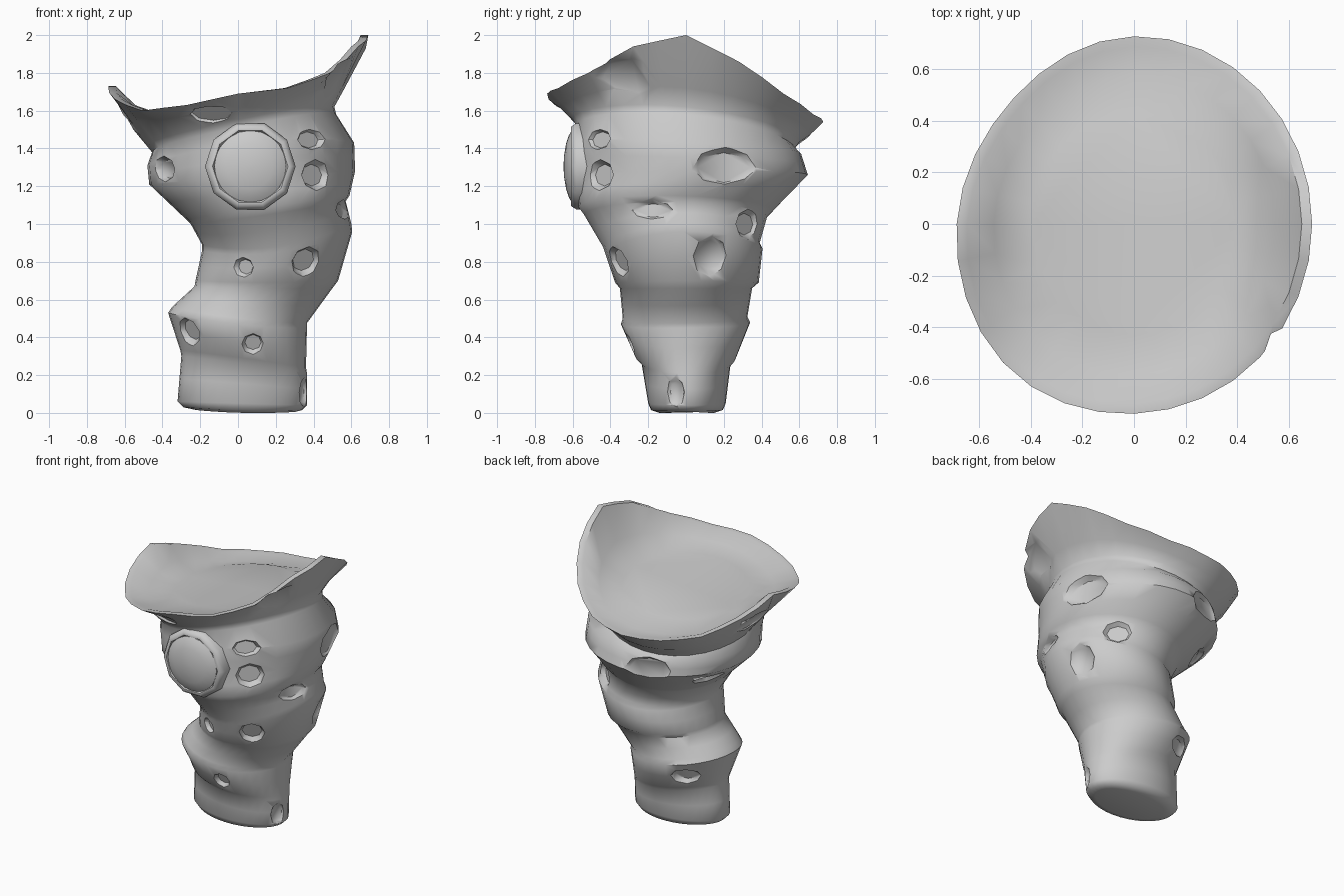
import bpy, bmesh
from math import sin, cos, pi, radians
from mathutils import Vector, Matrix
from mathutils.bvhtree import BVHTree

if "Cube" in bpy.data.objects:
    bpy.data.objects.remove(bpy.data.objects["Cube"])

N = 32


def add_object(name, bm):
    bmesh.ops.recalc_face_normals(bm, faces=bm.faces[:])
    me = bpy.data.meshes.new(name)
    bm.to_mesh(me)
    bm.free()
    ob = bpy.data.objects.new(name, me)
    bpy.context.collection.objects.link(ob)
    return ob


def smooth(ob, angle):
    bpy.ops.object.select_all(action='DESELECT')
    ob.select_set(True)
    bpy.context.view_layer.objects.active = ob
    bpy.ops.object.shade_smooth_by_angle(angle=radians(angle))


def loft(bm, rings):
    loops = [[bm.verts.new(p) for p in r] for r in rings]
    n = len(loops[0])
    for a, b in zip(loops, loops[1:]):
        for i in range(n):
            j = (i + 1) % n
            bm.faces.new((a[i], a[j], b[j], b[i]))
    bm.faces.new(loops[0][::-1])
    bm.faces.new(loops[-1])


def tilted_ring(xl, zl, xr, zr, yf, zf, yb, zb):
    """Rounded loop through a left, right, front and back point."""
    pts = []
    for i in range(N):
        c, s = cos(2 * pi * i / N), sin(2 * pi * i / N)
        x = (xl + xr) / 2 + (xr - xl) / 2 * c
        y = (yf + yb) / 2 + (yb - yf) / 2 * s
        z = (c * c * (zl + zr) + s * s * (zf + zb) + c * (zr - zl) + s * (zb - zf)) / 2
        pts.append(Vector((x, y, z)))
    return pts


# wrapped bands, bottom to top: left x,z / right x,z / front y,z / back y,z
bands = [
    (-.22, .015, .30, .005, -.14, .0, .15, .0),
    (-.29, .03, .34, .015, -.185, .015, .195, .015),
    (-.32, .06, .365, .04, -.20, .05, .21, .05),
    (-.30, .30, .365, .21, -.235, .26, .235, .25),
    (-.305, .33, .36, .24, -.265, .29, .26, .28),
    (-.37, .53, .365, .45, -.345, .47, .34, .48),
    (-.35, .56, .365, .475, -.335, .50, .325, .51),
    (-.23, .67, .50, .66, -.35, .66, .35, .66),
    (-.225, .70, .53, .70, -.375, .69, .385, .69),
    (-.19, .86, .605, .96, -.43, .85, .405, .87),
    (-.19, .89, .60, 1.0, -.44, .88, .39, .90),
    (-.25, 1.0, .57, 1.12, -.54, 1.05, .43, 1.04),
    (-.27, 1.02, .59, 1.15, -.57, 1.09, .46, 1.07),
    (-.47, 1.21, .62, 1.28, -.585, 1.25, .645, 1.26),
    (-.48, 1.31, .615, 1.43, -.585, 1.43, .61, 1.37),
    (-.455, 1.38, .52, 1.58, -.58, 1.52, .575, 1.40),
    (-.48, 1.41, .51, 1.62, -.60, 1.555, .60, 1.435),
    (-.57, 1.52, .565, 1.72, -.66, 1.61, .66, 1.475),
]
rings = []
for b in bands:
    r = tilted_ring(*b)
    # extra middle loop on the tall bands
    if rings and (r[8] - rings[-1][8]).length > .1:
        rings.append([(p + q) / 2 for p, q in zip(rings[-1], r)])
    rings.append(r)

# flared collar rim: heights anticlockwise from the right-hand peak
rim_z = [2.0, 1.86, 1.69, 1.58, 1.54, 1.54, 1.56, 1.64,
         1.73, 1.66, 1.60, 1.63, 1.69, 1.72, 1.80, 1.94]
rim, lip, bowl, floor = [], [], [], []
for i in range(N):
    a = 2 * pi * i / N
    z = (rim_z[i // 2] + rim_z[((i + 1) // 2) % 16]) / 2
    d = Vector((cos(a), sin(a), 0))
    k = 1 + .04 * max(0, cos(a - radians(228))) ** 6 - .05 * max(0, cos(a - radians(138))) ** 6
    out = Vector((.69 * d.x * k, .73 * d.y * k, z))
    rim.append(out)
    lip.append(out - d * .04)
    # shallow, slightly tilted floor of the bowl
    f = Vector((.40 * d.x, .43 * d.y, 0))
    f.z = 1.61 + .10 * f.x - .05 * f.y
    floor.append(f)
    drop = .04 * max(0, 1 - (z - 1.54) / .2)
    bowl.append(Vector((f.x + (out.x - f.x) * .5, f.y + (out.y - f.y) * .5,
                        f.z + (z - f.z) * .38 - drop)))
rings += [rim, lip, bowl, floor]

bm = bmesh.new()
loft(bm, rings)
body = add_object("wrapped_body_and_collar", bm)

# spots: viewing side, across, height, half width, half height, depth
spots = [
    ('F', -.14, 1.58, .12, .065, .015), ('F', .39, 1.45, .10, .06, .03),
    ('F', .41, 1.26, .10, .08, .03), ('F', .03, .77, .06, .055, .025),
    ('F', .36, .80, .09, .085, .03), ('F', -.26, .43, .08, .08, .03),
    ('F', .08, .365, .06, .06, .025), ('F', -.39, 1.29, .11, .07, .03),
    ('R', -.27, 1.78, .20, .11, .008), ('R', .21, 1.30, .20, .11, .04),
    ('R', -.18, 1.075, .13, .05, .025), ('R', .33, 1.0, .10, .08, .03),
    ('R', .13, .83, .10, .11, .03), ('R', -.055, .11, .055, .08, .02),
    ('B', -.12, 1.27, .18, .10, .04), ('B', -.18, .40, .11, .065, .03),
    ('L', .10, 1.55, .18, .07, .012), ('L', .22, 1.13, .13, .06, .03),
]
sides = {'F': Vector((0, -1, 0)), 'B': Vector((0, 1, 0)),
         'R': Vector((1, 0, 0)), 'L': Vector((-1, 0, 0))}
tree = BVHTree.FromObject(body, bpy.context.evaluated_depsgraph_get())
bm = bmesh.new()
for side, u, z, w, h, depth in spots:
    d = sides[side]
    across = Vector((1, 0, 0)) if side in 'FB' else Vector((0, 1, 0))
    hit, nor, _, _ = tree.ray_cast(d * 3 + across * u + Vector((0, 0, z)), -d)
    if hit is None:
        continue
    if nor.dot(d) < 0:
        nor = -nor
    if 1.15 < z < 1.5:              # belt spots stand upright
        nor = Vector((nor.x, nor.y, nor.z * .4)).normalized()
    tall = depth + .025
    rot = nor.to_track_quat('Z', 'Y').to_matrix().to_4x4()
    m = (Matrix.Translation(hit + nor * (tall / 2 - depth)) @ rot
         @ Matrix.Diagonal((w, h, 1, 1)))
    base = .72 if depth > .016 else .9
    bmesh.ops.create_cone(bm, cap_ends=True, segments=8, radius1=base,
                          radius2=base + (1 - base) * tall / depth, depth=tall, matrix=m)
cutter = add_object("spot_cutter", bm)
cutter.hide_render = True

mod = body.modifiers.new("spots", 'BOOLEAN')
mod.operation = 'DIFFERENCE'
mod.solver = 'EXACT'
mod.use_self = True
mod.object = cutter
bpy.context.view_layer.objects.active = body
bpy.ops.object.modifier_apply(modifier=mod.name)
bpy.data.objects.remove(cutter)
smooth(body, 50)


# round window on the front: frame and domed lens
def turned(name, profile, n, angle):
    bm = bmesh.new()
    loft(bm, [[(.065 + r * cos(2 * pi * i / n), y, 1.305 + r * sin(2 * pi * i / n))
               for i in range(n)] for r, y in profile])
    smooth(add_object(name, bm), angle)


turned("window_frame", [(.24, -.48), (.24, -.58), (.22, -.61),
                        (.20, -.61), (.185, -.585)], 10, 60)
turned("window_lens", [(.19, -.55), (.19, -.605), (.165, -.62), (.12, -.635),
                       (.06, -.645), (.015, -.648)], 20, 40)
